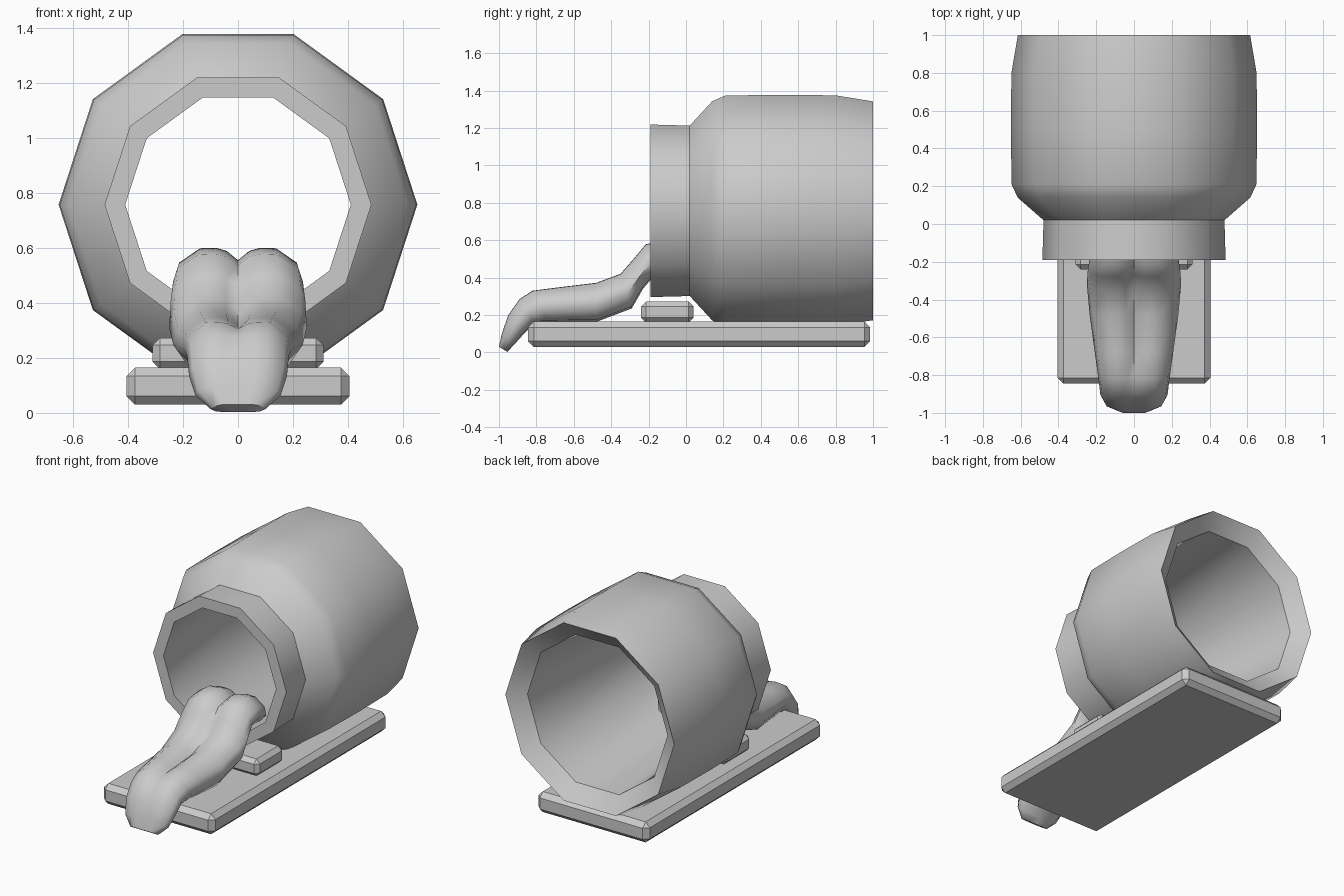
import bpy, bmesh, math

if "Cube" in bpy.data.objects:
    bpy.data.objects.remove(bpy.data.objects["Cube"])


def make_object(name, bm, angle=None):
    bmesh.ops.recalc_face_normals(bm, faces=bm.faces)
    mesh = bpy.data.meshes.new(name)
    bm.to_mesh(mesh)
    bm.free()
    ob = bpy.data.objects.new(name, mesh)
    bpy.context.collection.objects.link(ob)
    if angle:
        bpy.ops.object.select_all(action='DESELECT')
        ob.select_set(True)
        bpy.context.view_layer.objects.active = ob
        bpy.ops.object.shade_smooth_by_angle(angle=math.radians(angle))
    return ob


def bridge(bm, rings, closed):
    pairs = list(zip(rings, rings[1:]))
    if closed:
        pairs.append((rings[-1], rings[0]))
    for a, b in pairs:
        n = len(a)
        for i in range(n):
            j = (i + 1) % n
            bm.faces.new((a[i], a[j], b[j], b[i]))


def chamfered_box(name, lo, hi, width):
    bm = bmesh.new()
    bmesh.ops.create_cube(bm, size=1)
    for v in bm.verts:
        for k in range(3):
            v.co[k] = hi[k] if v.co[k] > 0 else lo[k]
    bmesh.ops.bevel(bm, geom=bm.edges[:], offset=width, segments=1, affect='EDGES')
    return make_object(name, bm)


# Base slab and the small support block under the neck
chamfered_box("base_slab", (-.405, -.845, .03), (.405, .985, .165), .031)
chamfered_box("support_block", (-.31, -.24, .16), (.31, .04, .272), .026)

# Ten-sided hollow barrel: (y, radius) around the outside, then back through the inside
SIDES, AXIS_Z = 10, .757
profile = [(-.19, .485), (.02, .479), (.14, .616), (.21, .648), (.5, .652),
           (.8, .649), (1, .615), (.92, .51), (-.19, .41)]
bm = bmesh.new()
rings = []
for y, r in profile:
    rings.append([bm.verts.new((r * math.cos(math.tau * i / SIDES), y,
                                AXIS_Z + r * math.sin(math.tau * i / SIDES)))
                  for i in range(SIDES)])
bridge(bm, rings, True)
make_object("barrel", bm, 40)

# Grooved tongue: top (y, z), bottom (y, z), half width, groove depth
sections = [
    (-1.0, .03, -.955, .003, .10, 0),
    (-.985, .10, -.92, .04, .155, 0),
    (-.95, .20, -.875, .09, .178, 0),
    (-.89, .285, -.81, .155, .185, .02),
    (-.82, .33, -.74, .163, .195, .15),
    (-.68, .348, -.65, .163, .21, .2),
    (-.48, .372, -.48, .163, .235, .22),
    (-.35, .42, -.29, .235, .25, .22),
    (-.28, .50, -.23, .34, .245, .22),
    (-.215, .578, -.17, .41, .236, .25),
    (-.10, .60, -.09, .42, .23, .25),
    (.0, .56, -.01, .40, .21, .25),
    (.07, .47, .05, .38, .16, .2),
]
bm = bmesh.new()
rings = []
for ty, tz, by, bz, w, g in sections:
    half = [(.18, 1 - g * .25), (.35, 1), (.6, .99), (.93, .7), (1, .4), (.78, .05)]
    loop = ([(0, 1 - g)] + half + [(0, 0)] + [(-u, v) for u, v in reversed(half)])
    rings.append([bm.verts.new((u * w, by + v * (ty - by), bz + v * (tz - bz)))
                  for u, v in loop])
bridge(bm, rings, False)
bm.faces.new(rings[0])
bm.faces.new(rings[-1])
make_object("tongue", bm, 60)
